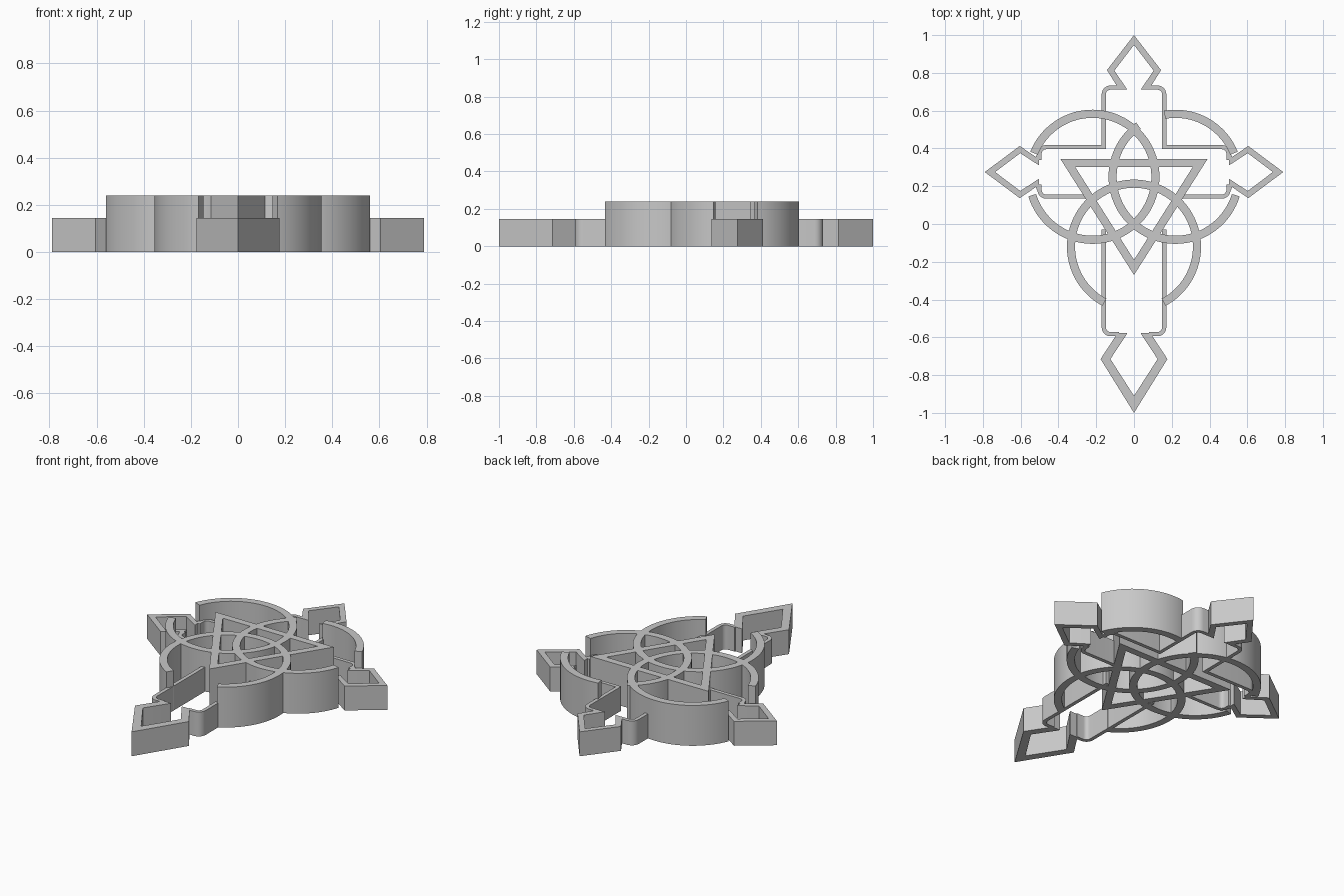
import bpy, bmesh, math
from mathutils import Vector

if "Cube" in bpy.data.objects:
    bpy.data.objects.remove(bpy.data.objects["Cube"])

RING_H, ARM_H = 0.24, 0.145

grey = bpy.data.materials.new("plain grey")
grey.diffuse_color = (0.58, 0.58, 0.58, 1)
grey.use_nodes = True
grey.node_tree.nodes["Principled BSDF"].inputs["Base Color"].default_value = grey.diffuse_color


def wall(name, outer, inner, height, closed=False):
    """Upright wall between two matching 2D paths, standing on z = 0."""
    bm = bmesh.new()
    rows = [[bm.verts.new((p[0], p[1], z)) for p in path]
            for path, z in ((outer, 0), (outer, height), (inner, height), (inner, 0))]
    n = len(outer)
    for i in range(n if closed else n - 1):
        j = (i + 1) % n
        for k in range(4):
            a, b = rows[k], rows[(k + 1) % 4]
            bm.faces.new((a[i], a[j], b[j], b[i]))
    if not closed:
        for i in (0, n - 1):
            bm.faces.new([r[i] for r in rows])
    bmesh.ops.recalc_face_normals(bm, faces=bm.faces)
    me = bpy.data.meshes.new(name)
    bm.to_mesh(me)
    bm.free()
    me.materials.append(grey)
    ob = bpy.data.objects.new(name, me)
    bpy.context.collection.objects.link(ob)
    bpy.context.view_layer.objects.active = ob
    bpy.ops.object.select_all(action='DESELECT')
    ob.select_set(True)
    bpy.ops.object.shade_smooth_by_angle(angle=math.radians(30))
    return ob


def offset(path, d):
    """Path shifted sideways by d with mitred corners."""
    pts = [Vector(p) for p in path]
    out = []
    for i, p in enumerate(pts):
        dirs = []
        if i > 0:
            dirs.append((p - pts[i - 1]).normalized())
        if i < len(pts) - 1:
            dirs.append((pts[i + 1] - p).normalized())
        t = sum(dirs, Vector((0, 0))).normalized()
        m = Vector((-t.y, t.x))
        cosine = m.dot(Vector((-dirs[0].y, dirs[0].x)))
        out.append(p + m * d / cosine)
    return out


def corner(cx, cy, r, a0, a1, steps=6):
    return [(cx + r * math.cos(math.radians(a0 + (a1 - a0) * i / steps)),
             cy + r * math.sin(math.radians(a0 + (a1 - a0) * i / steps)))
            for i in range(steps + 1)]


def strip(name, path, mirrored=True):
    """Thin arm wall, with its twin across x = 0."""
    for side, s in (("right", 1), ("left", -1)):
        p = [(s * x, y) for x, y in path]
        wall(side + "_" + name, offset(p, 0.011), offset(p, -0.011), ARM_H)


# open rings, given as arcs in degrees
def ring(name, cx, cy, a0, a1, r_out=0.355, r_in=0.312):
    n = max(2, round((a1 - a0) / 4))
    wall(name, corner(cx, cy, r_out, a0, a1, n), corner(cx, cy, r_in, a0, a1, n), RING_H)


ring("right_ring_short_arc", 0.22, 0.25, 22, 100)
ring("right_ring_long_arc", 0.22, 0.25, 126, 343)
ring("left_ring", -0.22, 0.25, 197, 518)
ring("lower_ring", 0, -0.12, -62, 242)

# central triangle
wall("triangle", [(-0.39, 0.345), (0.39, 0.345), (0, -0.27)],
     [(-0.312, 0.303), (0.312, 0.303), (0, -0.19)], RING_H, closed=True)

# arm walls with rounded ends
strip("upper_arm", [(0.07, 0.722)] + corner(0.125, 0.687, 0.035, 90, 0)
      + [(0.16, 0.407)] + corner(0.465, 0.372, 0.035, 90, 0) + [(0.50, 0.34)])
strip("side_arm", [(0.25, 0.145)] + corner(0.465, 0.18, 0.035, -90, 0) + [(0.50, 0.21)])
strip("lower_arm", [(0.08, -0.583)] + corner(0.125, -0.548, 0.035, -90, 0) + [(0.16, -0.03)])

# pointed finials, open towards the middle
wall("top_finial",
     [(0.122, 0.712), (0.09, 0.73), (0.143, 0.815), (0, 1),
      (-0.143, 0.815), (-0.09, 0.73), (-0.122, 0.712)],
     [(0.036, 0.712), (0.04, 0.718), (0.104, 0.812), (0, 0.948),
      (-0.104, 0.812), (-0.04, 0.718), (-0.036, 0.712)], ARM_H)
wall("bottom_finial",
     [(0.10, -0.578), (0.095, -0.59), (0.177, -0.715), (0, -1),
      (-0.177, -0.715), (-0.095, -0.59), (-0.10, -0.578)],
     [(0.036, -0.578), (0.042, -0.59), (0.125, -0.715), (0, -0.91),
      (-0.125, -0.715), (-0.042, -0.59), (-0.036, -0.578)], ARM_H)
for side, s in (("right", 1), ("left", -1)):
    out = [(0.502, 0.12), (0.52, 0.08), (0.605, 0.138), (0.79, 0)]
    inn = [(0.502, 0.036), (0.51, 0.04), (0.602, 0.1), (0.735, 0)]
    both = [[(s * x, 0.275 + y) for x, y in p] + [(s * x, 0.275 - y) for x, y in p[-2::-1]]
            for p in (out, inn)]
    wall(side + "_finial", both[0], both[1], ARM_H)
